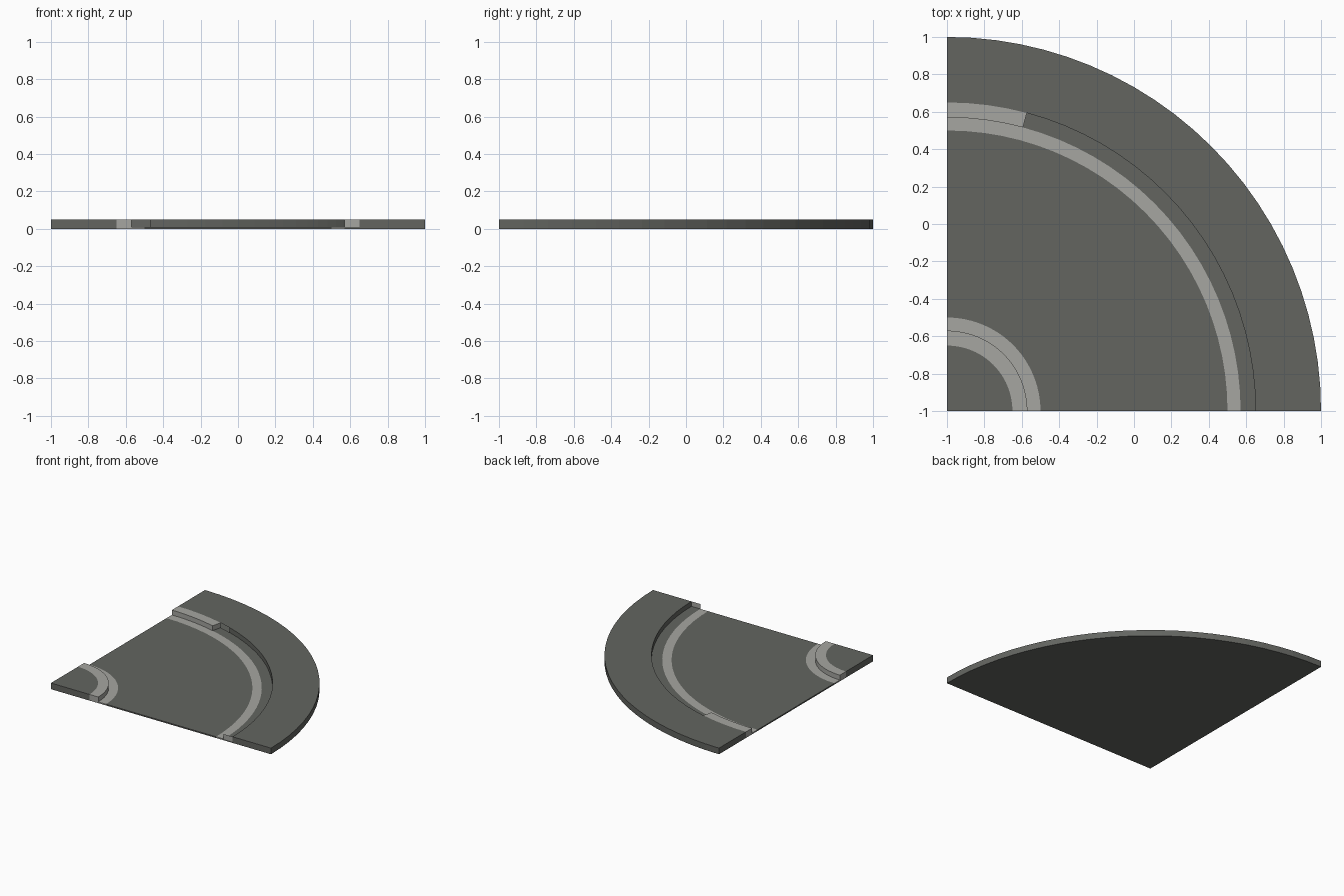
import bpy, bmesh, math
from mathutils import Vector

if "Cube" in bpy.data.objects:
    bpy.data.objects.remove(bpy.data.objects["Cube"])

STEP = 90 / 24          # degrees per arc segment
ROAD, TOP = 0.01, 0.05  # road and pavement heights


def material(name, value):
    m = bpy.data.materials.new(name)
    m.diffuse_color = (*value, 1)
    m.use_nodes = True
    m.node_tree.nodes["Principled BSDF"].inputs["Base Color"].default_value = m.diffuse_color
    return m


ASPHALT = material("dark grey asphalt", (0.125, 0.13, 0.118))
STONE = material("light grey stone", (0.38, 0.38, 0.355))


def polar(r, a, z):
    a = math.radians(a)
    return (-1 + r * math.cos(a), -1 + r * math.sin(a), z)


def ring(name, r0, r1, z0, z1, mat, a0=0, a1=90, open_segment=None):
    """Arc-shaped slab around the corner (-1, -1)."""
    n = round((a1 - a0) / STEP)
    bm = bmesh.new()
    rows = [[bm.verts.new(polar(r, a0 + i * STEP, z))
             for r, z in ((r0, z0), (r1, z0), (r1, z1), (r0, z1))]
            for i in range(n + 1)]
    for i, (p, q) in enumerate(zip(rows, rows[1:])):
        for k in range(4):
            if k == 3 and i == open_segment:
                continue
            j = (k + 1) % 4
            bm.faces.new((p[k], q[k], q[j], p[j]))
    bm.faces.new(rows[0])
    bm.faces.new(rows[-1][::-1])
    bmesh.ops.remove_doubles(bm, verts=bm.verts, dist=1e-5)
    bmesh.ops.recalc_face_normals(bm, faces=bm.faces)
    return finish(name, bm, mat)


def finish(name, bm, mat):
    me = bpy.data.meshes.new(name)
    bm.to_mesh(me)
    bm.free()
    me.materials.append(mat)
    ob = bpy.data.objects.new(name, me)
    bpy.context.collection.objects.link(ob)
    return ob


# Inner corner: pavement, kerb and gutter
ring("inner_pavement", 0, 0.35, 0, TOP, ASPHALT)
ring("inner_kerb", 0.35, 0.43, 0, TOP, STONE)
ring("inner_gutter", 0.43, 0.5, 0, ROAD, STONE)

# Road with the outer gutter
ring("road", 0.5, 1.5, 0, ROAD, ASPHALT)
ring("outer_gutter", 1.5, 1.57, 0, ROAD, STONE)

# Outer side: lowered channel, short kerb and pavement with one open wall segment
ring("outer_channel", 1.57, 1.65, 0, ROAD, ASPHALT, 0, 75)
ring("outer_kerb", 1.57, 1.65, 0, TOP, STONE, 75, 90)
ring("outer_pavement", 1.65, 2, 0, TOP, ASPHALT, open_segment=19)

# Thin kerb end plate at the front edge
bm = bmesh.new()
bm.faces.new([bm.verts.new(v) for v in (
    (0.57, -1, 0), (0.65, -1, 0), (0.65, -1, TOP), (0.57, -1, TOP))])
finish("kerb_end_plate", bm, STONE)

# Dark underside covering the whole tile
bm = bmesh.new()
bm.faces.new([bm.verts.new(v) for v in
              [polar(2, 90 - i * STEP, -0.0005) for i in range(25)] + [(-1, -1, -0.0005)]])
bmesh.ops.recalc_face_normals(bm, faces=bm.faces)
for f in bm.faces:
    f.normal_update()
    if f.normal.z > 0:
        f.normal_flip()
finish("underside", bm, ASPHALT)
